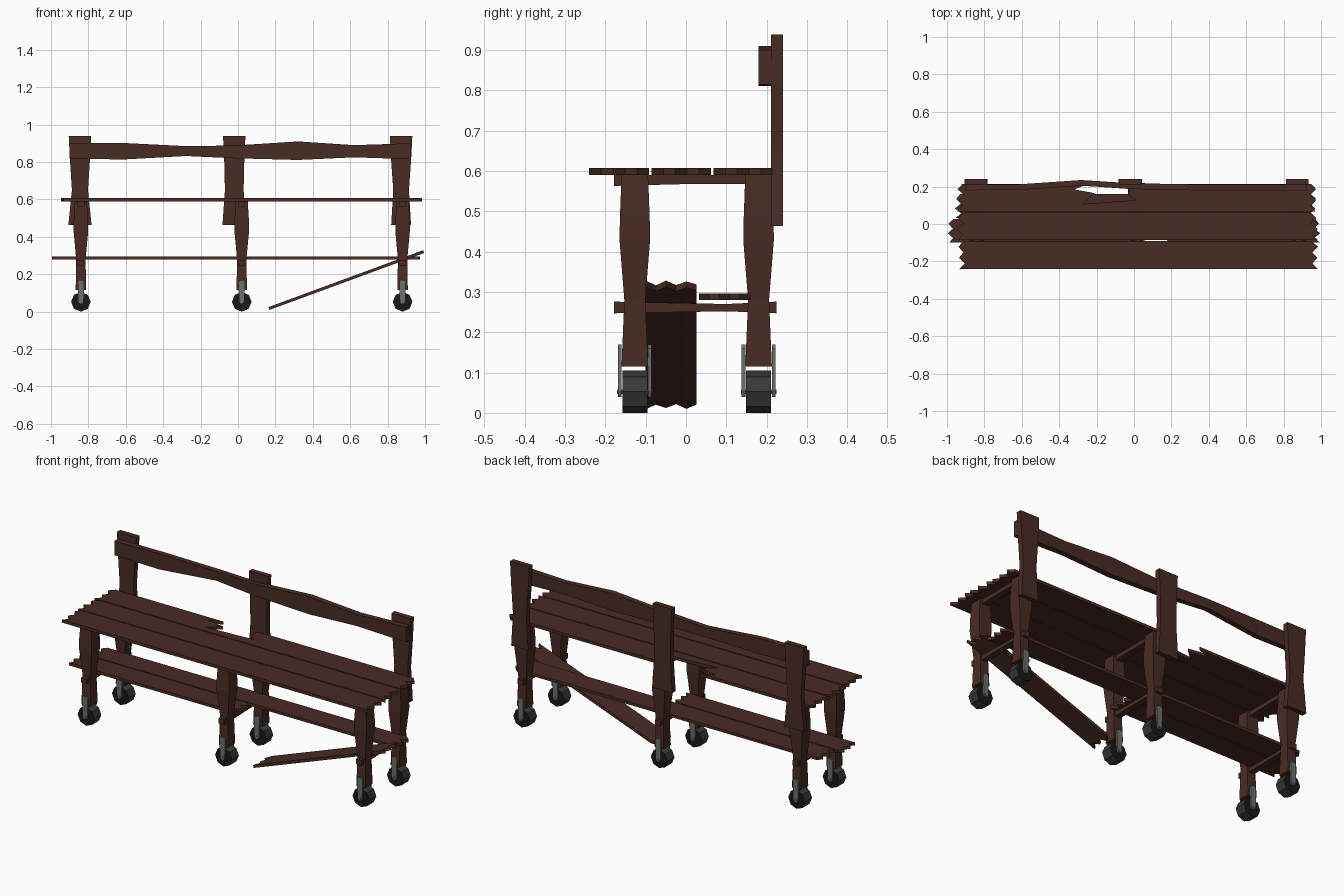
import bpy, bmesh, math, random
from mathutils import Vector

if "Cube" in bpy.data.objects:
    bpy.data.objects.remove(bpy.data.objects["Cube"])

random.seed(4)


def material(name, r, g, b):
    m = bpy.data.materials.new(name)
    m.diffuse_color = (r, g, b, 1)
    m.use_nodes = True
    m.node_tree.nodes["Principled BSDF"].inputs["Base Color"].default_value = m.diffuse_color
    return m


WOOD = material("dark brown wood", 0.066, 0.025, 0.018)
METAL = material("grey metal", 0.15, 0.16, 0.155)
TREAD = material("dark grey rubber", 0.04, 0.04, 0.04)
BLACK = material("black wheel side", 0.009, 0.009, 0.009)


def finish(name, bm, *mats):
    bmesh.ops.recalc_face_normals(bm, faces=bm.faces)
    me = bpy.data.meshes.new(name)
    bm.to_mesh(me)
    bm.free()
    for m in mats:
        me.materials.append(m)
    ob = bpy.data.objects.new(name, me)
    bpy.context.collection.objects.link(ob)
    return ob


def prism(name, outline, axis, lo, hi, mat=WOOD):
    """Extrude a 2D outline along y (outline is x,z) or z (outline is x,y)."""
    bm = bmesh.new()
    rings = []
    for d in (lo, hi):
        rings.append([bm.verts.new((p, d, q) if axis == 'y' else (p, q, d)) for p, q in outline])
    bm.faces.new(rings[0])
    bm.faces.new(rings[1])
    n = len(outline)
    for i in range(n):
        j = (i + 1) % n
        bm.faces.new((rings[0][i], rings[0][j], rings[1][j], rings[1][i]))
    return finish(name, bm, mat)


def loft(name, sections, along, mat=WOOD):
    """Rectangular sections (position, u0, u1, v0, v1) joined along z, x or y."""
    bm = bmesh.new()
    rings = []
    for s, u0, u1, v0, v1 in sections:
        ring = []
        for u, v in ((u0, v0), (u1, v0), (u1, v1), (u0, v1)):
            co = {'z': (u, v, s), 'x': (s, u, v), 'y': (u, s, v)}[along]
            ring.append(bm.verts.new(co))
        rings.append(ring)
    for a, b in zip(rings, rings[1:]):
        for i in range(4):
            j = (i + 1) % 4
            bm.faces.new((a[i], a[j], b[j], b[i]))
    bm.faces.new(rings[0])
    bm.faces.new(rings[-1])
    return finish(name, bm, mat)


def plank(name, x0, x1, y0, y1, z0, z1, notch=()):
    """Board with splintered ends and an optional notch in its rear edge."""
    steps = 5
    ys = [y0 + (y1 - y0) * i / steps for i in range(steps + 1)]
    jag = lambda i: (0.03 if i % 2 else 0.0) + random.uniform(0, 0.012)
    right = [(x1 - jag(i), y) for i, y in enumerate(ys)]
    left = [(x0 + jag(i), y) for i, y in enumerate(ys)]
    return prism(name, right + list(notch) + left[::-1], 'z', z0, z1)


# Seat boards, the rear one with a broken-out notch
plank("seat_board_front", -0.945, 0.985, -0.24, -0.092, 0.59, 0.607)
plank("seat_board_middle", -0.95, 0.985, -0.086, 0.062, 0.59, 0.607)
plank("seat_board_rear", -0.95, 0.98, 0.068, 0.215, 0.59, 0.607,
      [(-0.03, 0.215), (-0.025, 0.15), (0.01, 0.128), (-0.275, 0.107),
       (-0.21, 0.165), (-0.32, 0.185), (-0.24, 0.215)])

# Lower shelf: whole rear board, snapped front board, and its fallen half
plank("shelf_board_rear", -0.96, 0.98, 0.032, 0.16, 0.28, 0.296)
plank("shelf_board_front", -1.0, 0.07, -0.10, 0.026, 0.28, 0.296)
fallen = plank("fallen_shelf_board", 0, 0.885, -0.10, 0.026, 0, 0.016)
fallen.location = (0.168, 0, 0.009)
fallen.rotation_euler = (0, -math.radians(20.2), 0)

# Backrest rail, wavy in height and depth
loft("back_rail", [(-0.90, 0.18, 0.212, 0.82, 0.90), (-0.62, 0.182, 0.212, 0.813, 0.902),
                   (-0.28, 0.205, 0.235, 0.832, 0.885), (-0.02, 0.187, 0.218, 0.82, 0.888),
                   (0.32, 0.18, 0.212, 0.811, 0.91), (0.62, 0.18, 0.212, 0.825, 0.89),
                   (0.925, 0.18, 0.212, 0.815, 0.9)], 'x')

LEGS = (-0.84, 0.02, 0.88)

# Backrest posts, waisted boards
for x, (top, waist, foot) in zip((-0.845, -0.02, 0.872),
                                 ((0.06, 0.043, 0.062), (0.06, 0.05, 0.063), (0.06, 0.042, 0.053))):
    prism("back_post", [(x - foot, 0.463), (x + foot, 0.463), (x + waist, 0.65),
                        (x + top - 0.006, 0.82), (x + top, 0.938), (x - top, 0.938),
                        (x - top + 0.006, 0.82), (x - waist, 0.65)], 'y', 0.211, 0.241)


def wheel(x, y):
    """Eight-sided wheel, tread and sides coloured by direction."""
    r = 0.0525
    ring = [(x + r * math.sin(i * math.pi / 4), r + r * math.cos(i * math.pi / 4)) for i in range(8)]
    ob = prism("wheel", ring, 'y', y - 0.031, y + 0.031, TREAD)
    ob.data.materials.append(BLACK)
    for f in ob.data.polygons:
        f.material_index = 1 if abs(f.normal.y) > 0.5 else 0


for x in LEGS:
    # Cross bars under the seat and under the shelf
    loft("seat_cross_bar", [(-0.178, x - 0.018, x + 0.018, 0.563, 0.59),
                            (0.02, x - 0.018, x + 0.018, 0.568, 0.59),
                            (0.212, x - 0.018, x + 0.018, 0.568, 0.59)], 'y')
    loft("shelf_cross_bar", [(-0.178, x - 0.017, x + 0.017, 0.247, 0.276),
                             (0.10, x - 0.016, x + 0.016, 0.252, 0.27),
                             (0.225, x - 0.017, x + 0.017, 0.247, 0.276)], 'y')
    for y, part in ((-0.127, "front"), (0.18, "back")):
        # Shaped leg
        loft(part + "_leg", [(z, x - w, x + w, y - d, y + d) for z, w, d in
                             ((0.115, 0.028, 0.033), (0.28, 0.025, 0.026),
                              (0.43, 0.039, 0.038), (0.48, 0.039, 0.037), (0.59, 0.032, 0.033))], 'z')
        # Caster: wheel, fork plates and axle
        wheel(x, y)
        for s in (-1, 1):
            a, b = sorted((y + s * 0.033, y + s * 0.042))
            prism("caster_fork", [(x - 0.008, 0.04), (x + 0.008, 0.04), (x + 0.015, 0.055),
                                  (x + 0.017, 0.16), (x + 0.01, 0.17), (x - 0.01, 0.17),
                                  (x - 0.017, 0.16), (x - 0.015, 0.055)], 'y', a, b, METAL)
        prism("axle", [(x + 0.007 * math.cos(i * math.pi / 3), 0.0525 + 0.007 * math.sin(i * math.pi / 3))
                       for i in range(6)], 'y', y - 0.044, y + 0.044, METAL)
